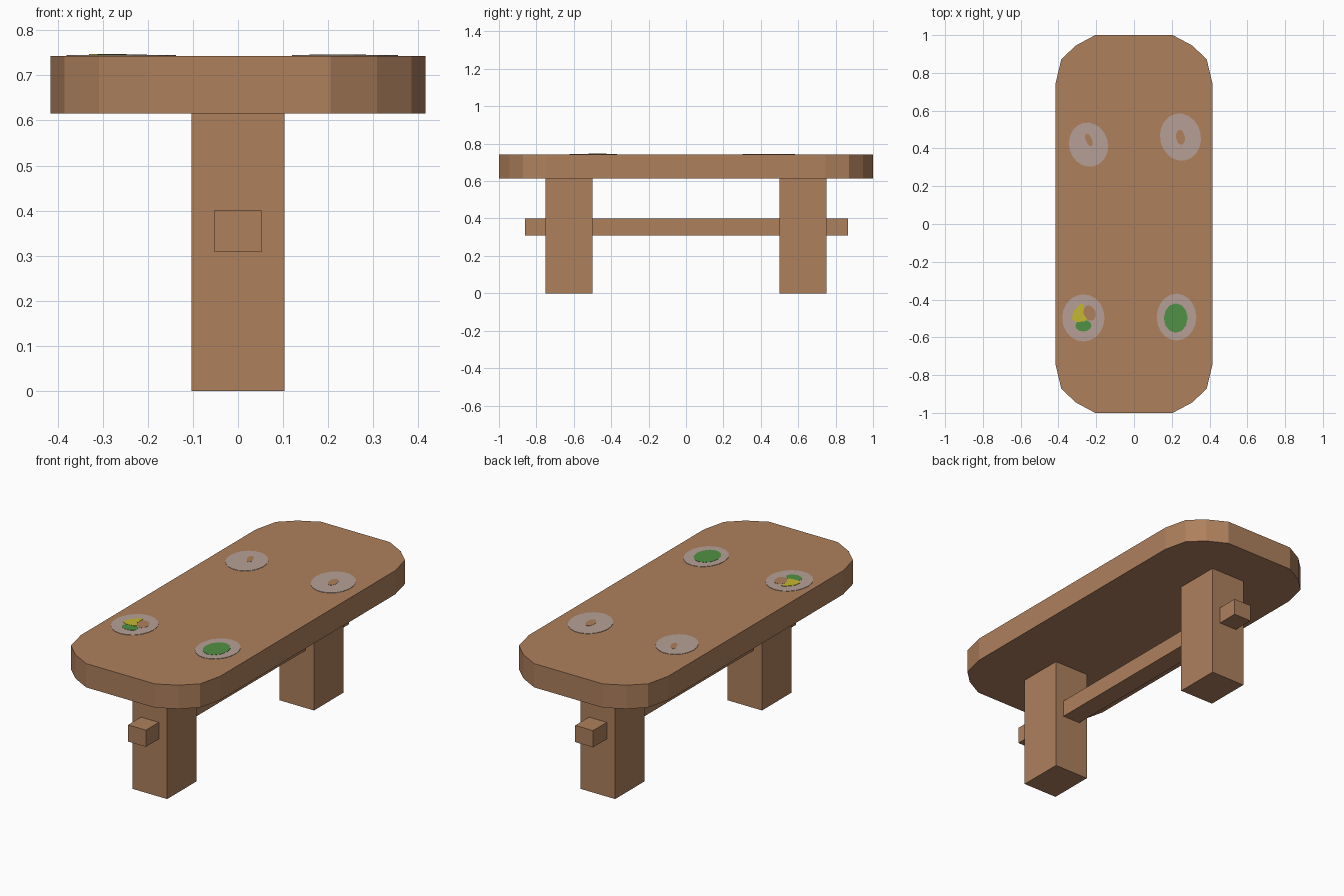
import bpy, bmesh, math

if "Cube" in bpy.data.objects:
    bpy.data.objects.remove(bpy.data.objects["Cube"])


def material(name, rgb):
    m = bpy.data.materials.new(name)
    m.diffuse_color = (*[(c / 255) ** 2.2 for c in rgb], 1)
    m.use_nodes = True
    m.node_tree.nodes["Principled BSDF"].inputs["Base Color"].default_value = m.diffuse_color
    return m


wood = material("wood", (172, 127, 93))
china = material("china", (181, 159, 149))
green = material("green_food", (82, 144, 70))
yellow = material("yellow_food", (194, 182, 52))


def prism(name, pts, z0, z1, mat):
    """Extrude a flat counter-clockwise outline from z0 to z1."""
    bm = bmesh.new()
    face = bm.faces.new([bm.verts.new((x, y, z0)) for x, y in pts])
    ext = bmesh.ops.extrude_face_region(bm, geom=[face], use_keep_orig=True)
    for v in ext["geom"]:
        if isinstance(v, bmesh.types.BMVert):
            v.co.z = z1
    bmesh.ops.recalc_face_normals(bm, faces=bm.faces)
    me = bpy.data.meshes.new(name)
    bm.to_mesh(me)
    bm.free()
    me.materials.append(mat)
    ob = bpy.data.objects.new(name, me)
    bpy.context.collection.objects.link(ob)
    return ob


def box(name, x, y0, y1, z0, z1):
    return prism(name, [(-x, y0), (x, y0), (x, y1), (-x, y1)], z0, z1, wood)


def ellipse(cx, cy, rx, ry, tilt=0, n=20):
    c, s = math.cos(tilt), math.sin(tilt)
    pts = []
    for i in range(n):
        a = 2 * math.pi * i / n
        u, v = rx * math.cos(a), ry * math.sin(a)
        pts.append((cx + u * c - v * s, cy + u * s + v * c))
    return pts


# Table top with clipped corners
TOP = 0.743
corner = [(0.415, 0.745), (0.385, 0.872), (0.308, 0.945), (0.205, 1.0)]
outline = (corner + [(-x, y) for x, y in reversed(corner)]
           + [(-x, -y) for x, y in corner]
           + [(x, -y) for x, y in reversed(corner)])
prism("table_top", outline, 0.615, TOP, wood)

# Legs and the through beam
box("front_leg", 0.103, -0.75, -0.5, 0, 0.615)
box("back_leg", 0.103, 0.5, 0.75, 0, 0.615)
box("cross_beam", 0.053, -0.86, 0.867, 0.31, 0.40)

# Painted plates
for name, *shape in [
    ("back_left_plate", -0.241, 0.42, 0.103, 0.118, 0.25),
    ("back_right_plate", 0.246, 0.46, 0.108, 0.126, 0.2),
    ("front_left_plate", -0.268, -0.497, 0.112, 0.125, 0),
    ("front_right_plate", 0.225, -0.493, 0.105, 0.124, 0),
]:
    prism(name, ellipse(*shape), TOP - 0.001, TOP + 0.002, china)

# Wood showing through the back plates, and the food on the front ones
for name, mat, *shape in [
    ("back_left_gap", wood, -0.239, 0.445, 0.016, 0.036, 0.4),
    ("back_right_gap", wood, 0.246, 0.459, 0.023, 0.040, 0.15),
    ("front_left_bread", wood, -0.235, -0.472, 0.032, 0.042, 0.35),
    ("front_left_salad", green, -0.268, -0.538, 0.043, 0.031, 0),
    ("front_right_salad", green, 0.221, -0.498, 0.063, 0.078, 0),
]:
    prism(name, ellipse(*shape, n=12), TOP, TOP + 0.003, mat)
prism("front_left_corn", [(-0.33, -0.505), (-0.305, -0.52), (-0.26, -0.515),
                          (-0.247, -0.505), (-0.268, -0.475), (-0.268, -0.425),
                          (-0.285, -0.424), (-0.322, -0.465)],
      TOP, TOP + 0.004, yellow)
